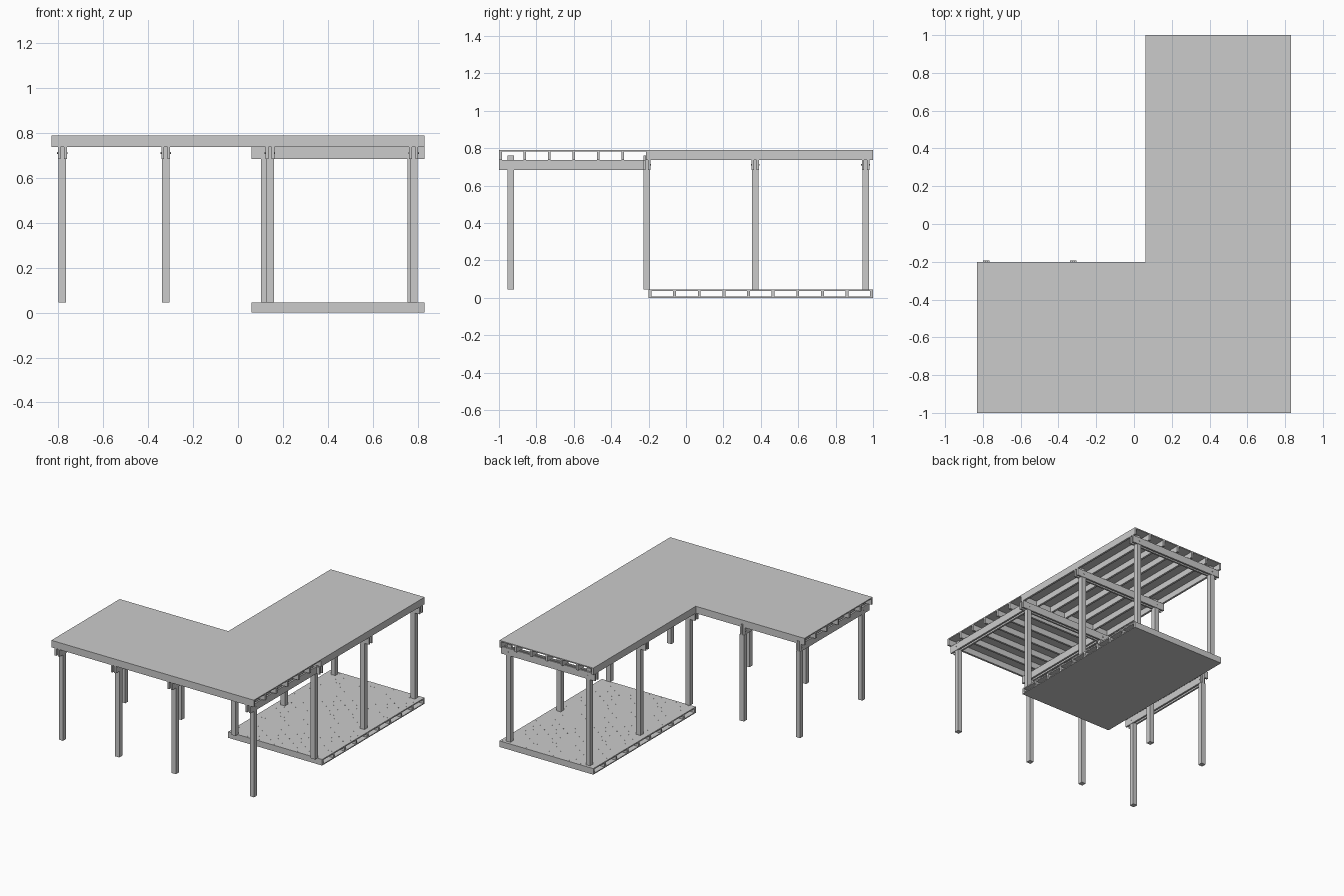
import bpy, bmesh
from mathutils import Matrix, Vector

if "Cube" in bpy.data.objects:
    bpy.data.objects.remove(bpy.data.objects["Cube"])


def finish(name, bm):
    bmesh.ops.recalc_face_normals(bm, faces=bm.faces)
    mesh = bpy.data.meshes.new(name)
    bm.to_mesh(mesh)
    bm.free()
    ob = bpy.data.objects.new(name, mesh)
    bpy.context.collection.objects.link(ob)
    return ob


def add_box(bm, x0, x1, y0, y1, z0, z1):
    m = Matrix.LocRotScale(Vector((x0 + x1, y0 + y1, z0 + z1)) / 2, None,
                           Vector((x1 - x0, y1 - y0, z1 - z0)))
    bmesh.ops.create_cube(bm, size=1, matrix=m)


def box(name, *bounds):
    bm = bmesh.new()
    add_box(bm, *bounds)
    return finish(name, bm)


def rod(bm, centre, axis, radius, length, sides=8):
    rot = Vector(axis).to_track_quat('Z', 'Y').to_matrix().to_4x4()
    bmesh.ops.create_cone(bm, cap_ends=True, segments=sides, radius1=radius,
                          radius2=radius, depth=length,
                          matrix=Matrix.Translation(centre) @ rot)


def spread(a, b, n):
    return [a + (b - a) * i / (n - 1) for i in range(n)]


X0, X1, XI, YI = -0.83, 0.83, 0.06, -0.20
BEAM0, BEAM1, SHEET, TOP = 0.685, 0.738, 0.782, 0.79
FLOOR, T, HALF, PLANK = 0.045, 0.015, 0.02, 0.013

# L-shaped roof sheet
bm = bmesh.new()
outline = [(X0, -1), (X1, -1), (X1, 1), (XI, 1), (XI, YI), (X0, YI)]
face = bm.faces.new([bm.verts.new((x, y, SHEET)) for x, y in outline])
ext = bmesh.ops.extrude_face_region(bm, geom=[face])
bmesh.ops.translate(bm, vec=(0, 0, TOP - SHEET),
                    verts=[v for v in ext['geom'] if isinstance(v, bmesh.types.BMVert)])
finish("roof_sheet", bm)

# roof joists: along x in the front wing, along y in the back wing
for y in spread(-1 + T / 2, YI - T / 2, 7):
    box("front_wing_joist", X0, X1, y - T / 2, y + T / 2, BEAM1, SHEET)
for x in spread(XI + T / 2, X1 - T / 2, 7):
    box("back_wing_joist", x - T / 2, x + T / 2, YI, 1, BEAM1, SHEET)

# twin-plank beams
front_xs = [-0.783, -0.322, 0.142, 0.783]
back_xs = [0.12, 0.773]
back_ys = [-0.21, 0.37, 0.96]
for x in front_xs:
    end = YI if x < 0 else back_ys[0] - HALF
    for a, b in ((-HALF, -HALF + PLANK), (HALF - PLANK, HALF)):
        box("front_wing_beam_plank", x + a, x + b, -1, end, BEAM0, BEAM1)
for y in back_ys:
    for a, b in ((-HALF, -HALF + PLANK), (HALF - PLANK, HALF)):
        box("back_wing_beam_plank", XI, X1, y + a, y + b, BEAM0, BEAM1)


# posts with a tongue between the planks and a through bolt
def post(x, y, across_x):
    h, g = 0.0175, HALF - PLANK
    bm = bmesh.new()
    add_box(bm, x - h, x + h, y - h, y + h, FLOOR, BEAM0)
    if across_x:
        add_box(bm, x - g, x + g, y - h, y + h, BEAM0, 0.76)
    else:
        add_box(bm, x - h, x + h, y - g, y + g, BEAM0, 0.76)
    finish("post", bm)
    bm = bmesh.new()
    axis = (1, 0, 0) if across_x else (0, 1, 0)
    rod(bm, (x, y, 0.712), axis, 0.004, 0.047)
    finish("beam_bolt", bm)


for x in front_xs:
    post(x, -0.938, True)
for x in front_xs[:2]:
    post(x, back_ys[0], True)
for x in back_xs:
    for y in back_ys:
        post(x, y, False)

# floor platform: bottom sheet, joists, top sheet
box("platform_bottom", XI, X1, YI, 1, 0, 0.007)
box("platform_deck", XI, X1, YI, 1, 0.036, FLOOR)
floor_ys = spread(YI + T / 2, 1 - T / 2, 10)
for y in floor_ys:
    box("platform_joist", XI, X1, y - T / 2, y + T / 2, 0.007, 0.036)

# rows of flush screw heads in the platform deck
bm = bmesh.new()
for y in spread(YI + 0.015, 0.985, 28):
    for x in spread(XI + 0.02, X1 - 0.02, 24):
        rod(bm, (x, y, FLOOR), (0, 0, 1), 0.0025, 0.001, 6)
finish("platform_screws", bm)
